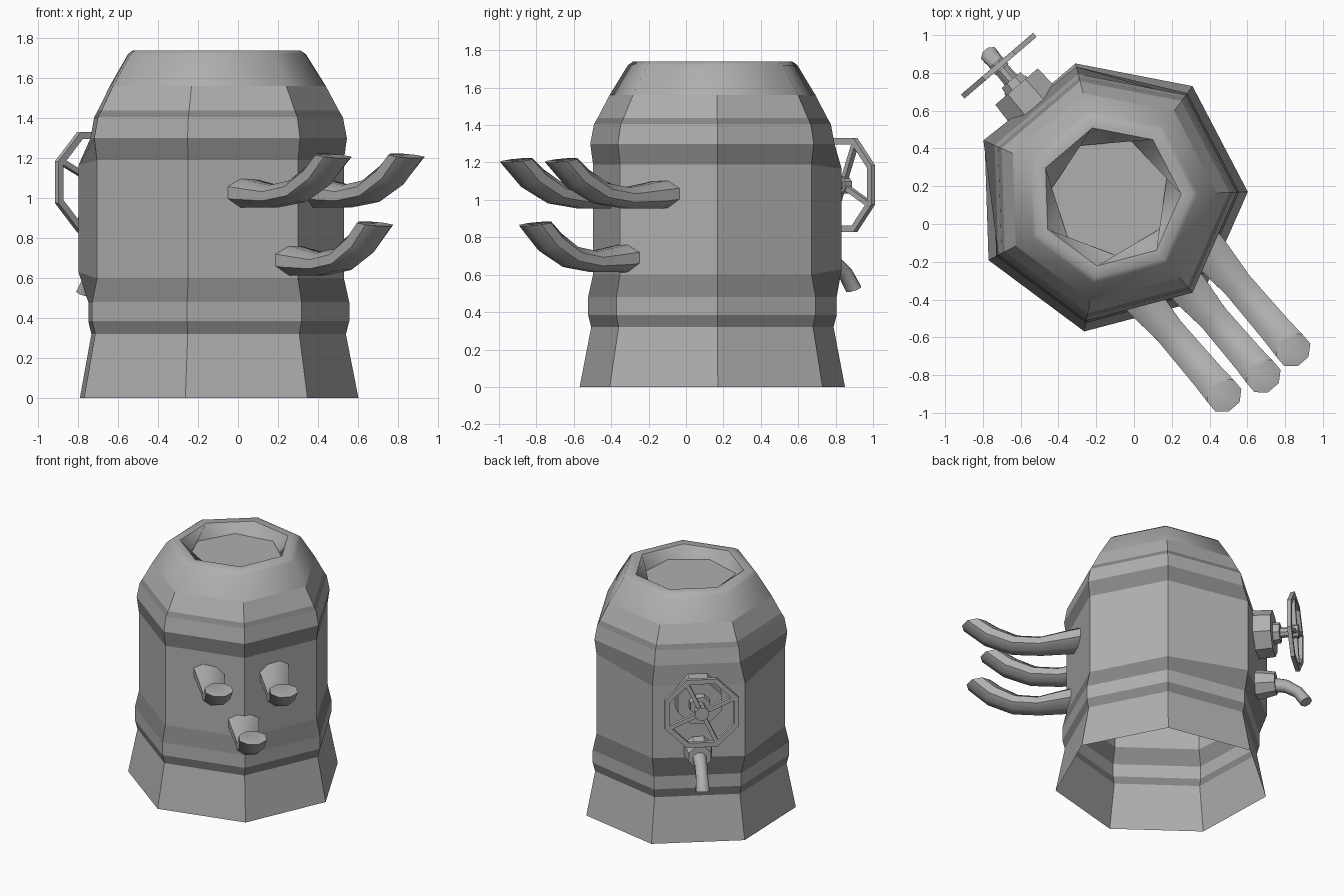
import bpy, bmesh
from math import sin, cos, pi, radians
from mathutils import Vector

if "Cube" in bpy.data.objects:
    bpy.data.objects.remove(bpy.data.objects["Cube"])

CX, CY = -0.125, 0.146          # body axis
OUT = Vector((cos(radians(130.5)), sin(radians(130.5)), 0))   # towards the handwheel
SIDE = Vector((-OUT.y, OUT.x, 0))
UP = Vector((0, 0, 1))
CENTRE = Vector((CX, CY, 0))


def grey(name, v):
    m = bpy.data.materials.new(name)
    m.diffuse_color = (v, v, v, 1)
    m.use_nodes = True
    m.node_tree.nodes["Principled BSDF"].inputs["Base Color"].default_value = m.diffuse_color
    return m


METAL = grey("grey_metal", .43)
HOOP = grey("hoop_metal", .24)


def ring(c, u, v, r, n, phase=0.0, wide=1.0):
    return [c + u * (r * wide * cos(phase + 2 * pi * i / n)) + v * (r * sin(phase + 2 * pi * i / n))
            for i in range(n)]


def loft(name, rings, caps=True, closed=False, smooth=0, mat=METAL):
    bm = bmesh.new()
    rows = [[bm.verts.new(p) for p in r] for r in rings]
    n = len(rows[0])
    pairs = list(zip(rows, rows[1:]))
    if closed:
        pairs.append((rows[-1], rows[0]))
    for a, b in pairs:
        for i in range(n):
            j = (i + 1) % n
            bm.faces.new((a[i], a[j], b[j], b[i]))
    if caps and not closed:
        if caps != "end":
            bm.faces.new(rows[0][::-1])
        bm.faces.new(rows[-1])
    if caps is True:
        bmesh.ops.recalc_face_normals(bm, faces=bm.faces)
    me = bpy.data.meshes.new(name)
    bm.to_mesh(me)
    bm.free()
    me.materials.append(mat)
    ob = bpy.data.objects.new(name, me)
    bpy.context.collection.objects.link(ob)
    if smooth:
        bpy.ops.object.select_all(action='DESELECT')
        ob.select_set(True)
        bpy.context.view_layer.objects.active = ob
        bpy.ops.object.shade_smooth_by_angle(angle=radians(smooth))
    return ob


def turned(name, z, profile, n, closed=False, phase=pi / 8):
    """Round part on the handwheel axis; profile is (distance, radius)."""
    return loft(name, [ring(CENTRE + OUT * t + UP * z, SIDE, UP, r, n, phase)
                       for t, r in profile], closed=closed)


def bent_pipe(name, path, n, smooth=50):
    """Path entries: centre, tangent direction, radius, sideways stretch."""
    rings = []
    for c, t, r, wide in path:
        t = t.normalized()
        s = t.cross(UP).normalized()
        rings.append(ring(c, s, s.cross(t), r, n, pi / n, wide))
    return loft(name, rings, smooth=smooth)


# Seven-sided barrel: open underneath, sunken top, built as stacked bands
X, Y = Vector((1, 0, 0)), Vector((0, 1, 0))
A0 = radians(1.9)
profile = [(.728, 0), (.665, .32), (.682, .385), (.682, .48), (.655, .6), (.655, 1.19),
           (.67, 1.3), (.65, 1.405), (.63, 1.438), (.565, 1.56), (.465, 1.72),
           (.437, 1.74), (.375, 1.74)]
rings = [ring(CENTRE + UP * z, X, Y, r, 7, A0) for r, z in profile]
for row, z in ((4, .63), (5, 1.165)):          # panel pulled out behind the wheel
    for k, r in ((2, .71), (3, .735)):
        a = A0 + k * 2 * pi / 7
        rings[row][k] = CENTRE + Vector((r * cos(a), r * sin(a), z))
rings.append(ring(CENTRE + UP * 1.66, X, Y, .325, 7, A0 + radians(20)))
for name, a, b, mat in (("base_skirt", 0, 1, METAL), ("lower_hoop_underside", 1, 2, HOOP),
                        ("lower_hoop", 2, 3, METAL), ("lower_hoop_top", 3, 4, HOOP),
                        ("barrel_wall", 4, 5, METAL), ("upper_hoop_underside", 5, 6, HOOP),
                        ("upper_hoop", 6, 7, METAL), ("upper_hoop_top", 7, 8, HOOP),
                        ("shoulder", 8, 9, METAL)):
    loft(name, rings[a:b + 1], caps=False, mat=mat)
loft("sunken_top", rings[9:], caps="end", smooth=60)

# Three upturned spouts at the front right
FWD = -OUT
shape = [(-.055, .02, .08, 0, 1.45), (.14, .0, .078, 0, 1.4), (.35, -.015, .06, 5, 1.45),
         (.53, .01, .064, 25, 1.4), (.69, .09, .074, 48, 1.25), (.805, .187, .088, 82, 1.12)]
for name, x, y, z, length in (("spout_upper_left", -.045, -.295, 1.025, 1.0),
                              ("spout_upper_right", .32, -.055, 1.025, 1.0),
                              ("spout_lower", .215, -.255, .685, .9)):
    bent_pipe(name, [(Vector((x, y, z)) + FWD * (s * length) + UP * dz,
                      FWD * cos(radians(a)) + UP * sin(radians(a)), r, w)
                     for s, dz, r, a, w in shape], 8)

# Handwheel with mount, shaft, rim and spokes
WZ, WT = 1.08, .91
turned("wheel_mount", WZ, [(.6, .17), (.765, .16)], 8)
turned("wheel_neck", WZ, [(.74, .08), (.81, .07)], 8)
turned("wheel_shaft", WZ, [(.78, .035), (.9, .035)], 8)
turned("wheel_hub", WZ, [(.885, .05), (.935, .05)], 8)
turned("wheel_rim", WZ, [(WT - .014, .235), (WT - .014, .272),
                         (WT + .014, .272), (WT + .014, .235)], 8, closed=True)
hub = CENTRE + OUT * WT + UP * WZ
for i in range(4):
    a = radians(25 + 90 * i)
    d = SIDE * cos(a) + UP * sin(a)
    p = -SIDE * sin(a) + UP * cos(a)
    loft("wheel_spoke_%d" % (i + 1),
         [ring(hub + d * t, p, OUT, .02, 4, pi / 4) for t in (.02, .245)])

# Tap nozzle and drain pipe under the wheel
turned("tap_nozzle", .69, [(.6, .105), (.68, .1), (.78, .08)], 8)
bent_pipe("tap_pipe", [(CENTRE + OUT * t + UP * z, OUT * cos(radians(a)) + UP * sin(radians(a)), r, w)
                       for t, z, a, r, w in ((.76, .68, 0, .05, 1), (.85, .66, -20, .045, 1),
                                             (.93, .605, -48, .04, 1.1),
                                             (.985, .525, -65, .042, 1.2))], 8)
